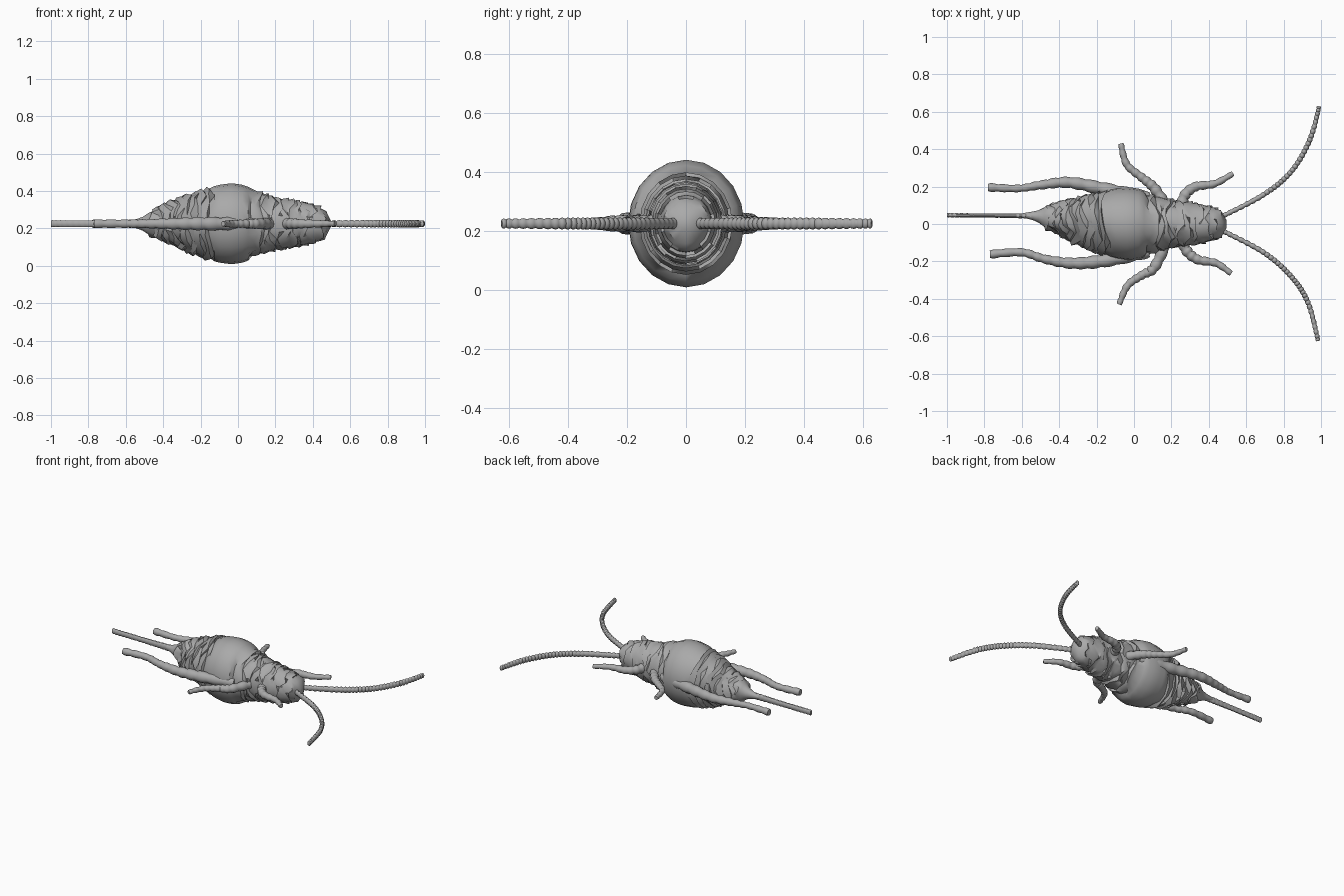
import bpy, bmesh, math, random
from mathutils import Vector

random.seed(4)
AXIS_Z = 0.225

old = bpy.data.objects.get("Cube")
if old:
    bpy.data.objects.remove(old)

grey = bpy.data.materials.new("plain_grey")
grey.use_nodes = True
grey.diffuse_color = (0.4, 0.4, 0.4, 1)
grey.node_tree.nodes["Principled BSDF"].inputs["Base Color"].default_value = grey.diffuse_color


def skin(name, rings, angle):
    """Bridge closed rings of points into a capped, shaded object."""
    bm = bmesh.new()
    loops = [[bm.verts.new(p) for p in ring] for ring in rings]
    for a, b in zip(loops, loops[1:]):
        n = len(a)
        for i in range(n):
            j = (i + 1) % n
            bm.faces.new((a[i], a[j], b[j], b[i]))
    bm.faces.new(loops[0])
    bm.faces.new(loops[-1])
    bmesh.ops.recalc_face_normals(bm, faces=bm.faces)
    mesh = bpy.data.meshes.new(name)
    bm.to_mesh(mesh)
    bm.free()
    mesh.materials.append(grey)
    obj = bpy.data.objects.new(name, mesh)
    bpy.context.collection.objects.link(obj)
    bpy.ops.object.select_all(action='DESELECT')
    obj.select_set(True)
    bpy.context.view_layer.objects.active = obj
    bpy.ops.object.shade_smooth_by_angle(angle=math.radians(angle))
    return obj


def spline(points, t):
    """Catmull-Rom through points of any size, t from 0 to 1."""
    s = t * (len(points) - 1)
    i = min(int(s), len(points) - 2)
    u = s - i
    p = [Vector(points[max(0, min(len(points) - 1, k))]) for k in range(i - 1, i + 3)]
    return 0.5 * (2 * p[1] + (p[2] - p[0]) * u
                  + (2 * p[0] - 5 * p[1] + 4 * p[2] - p[3]) * u * u
                  + (3 * p[1] - p[0] - 3 * p[2] + p[3]) * u ** 3)


def beaded_limb(name, path, beads, ripple, tall=1.0, sides=10):
    """Tube along (x, y, radius) points with a bulge for every bead."""
    rings, steps = [], beads * 4
    for k in range(steps + 1):
        t = k / steps
        x, y, r = spline(path, t)
        ahead, behind = spline(path, min(1, t + .01)), spline(path, max(0, t - .01))
        along = (ahead - behind).to_2d().normalized()
        r *= 1 + ripple * (abs(math.sin(math.pi * k / 4)) - 0.5)
        ring = []
        for i in range(sides):
            a = math.tau * i / sides
            side = r * math.cos(a)
            ring.append((x - along.y * side, y + along.x * side,
                         AXIS_Z + tall * r * math.sin(a)))
        rings.append(ring)
    return skin(name, rings, 50)


def profile(x):
    """Half height of the body at x."""
    pts = [(-.6, .012), (-.52, .03), (-.46, .07), (-.4, .1), (-.3, .145), (-.2, .182),
           (-.1, .208), (-.03, .217), (.04, .205), (.1, .172), (.2, .142),
           (.3, .13), (.4, .106), (.45, .088), (.48, .06), (.495, .02)]
    for (x0, r0), (x1, r1) in zip(pts, pts[1:]):
        if x <= x1:
            return r0 + (r1 - r0) * (x - x0) / (x1 - x0)
    return pts[-1][1]


# Body: ringed shell, with wrinkled overlapping folds either side of the smooth belly
def body(sides=20):
    rings, x, k = [], -0.6, 0
    phase = 0
    while x < 0.495:
        smooth = -0.14 < x < 0.08 or x < -0.47 or x > 0.46
        r = profile(x) * (1 if smooth else (1.03 if k % 2 else 0.95))
        centre = 0.045 * min(1, max(0, -x / 0.55)) ** 1.5
        if k % 2 == 0:
            phase = random.uniform(0, math.tau)
        ring = []
        for i in range(sides):
            a = math.tau * i / sides
            jag = 0 if smooth else (0.016 * math.sin(3 * a + phase)
                                    + random.uniform(-.014, .014))
            ring.append((x + jag, centre + 0.91 * r * math.cos(a),
                         AXIS_Z + r * math.sin(a)))
        rings.append(ring)
        x += 0.03 if smooth else (0.027 if k % 2 == 0 else 0.009)
        k += 1
    rings.append([(0.495, 0.02 * math.cos(math.tau * i / sides),
                   AXIS_Z + 0.02 * math.sin(math.tau * i / sides)) for i in range(sides)])
    return skin("body", rings, 40)


body()

# Tail spike
beaded_limb("tail", [(-.5, .042, .014), (-.75, .045, .011), (-1, .047, .011)], 18, .12, 1.7)

# Limbs: (path for the left side, path for the right side, beads, ripple, height factor)
limbs = {
    "antenna": ([(.46, .035, .012), (.69, .155, .013), (.84, .28, .013), (.94, .45, .013), (.99, .63, .011)],
                [(.46, -.03, .012), (.69, -.15, .013), (.84, -.28, .013), (.93, -.42, .013), (.985, -.625, .011)],
                34, .3, 1.4),
    "front_leg": ([(.25, .06, .03), (.27, .15, .028), (.33, .2, .024), (.43, .215, .019), (.53, .27, .014)],
                  [(.25, -.06, .03), (.28, -.14, .028), (.34, -.19, .024), (.44, -.21, .019), (.52, -.265, .014)],
                  9, .2, 1.0),
    "middle_leg": ([(.18, .08, .03), (.11, .19, .027), (.04, .25, .022), (-.04, .32, .019), (-.07, .43, .014)],
                   [(.18, -.08, .03), (.11, -.23, .027), (.04, -.275, .022), (-.035, -.33, .019), (-.08, -.43, .014)],
                   11, .2, 1.0),
    "hind_leg": ([(.08, .14, .03), (-.15, .185, .034), (-.35, .222, .029), (-.5, .208, .023), (-.62, .19, .019), (-.78, .196, .022)],
                 [(.08, -.15, .03), (-.15, -.195, .034), (-.33, -.21, .029), (-.48, -.187, .023), (-.6, -.152, .021), (-.77, -.162, .022)],
                 13, .18, 1.05),
}
for part, (left, right, beads, ripple, tall) in limbs.items():
    beaded_limb(part + "_left", left, beads, ripple, tall)
    beaded_limb(part + "_right", right, beads, ripple, tall)
